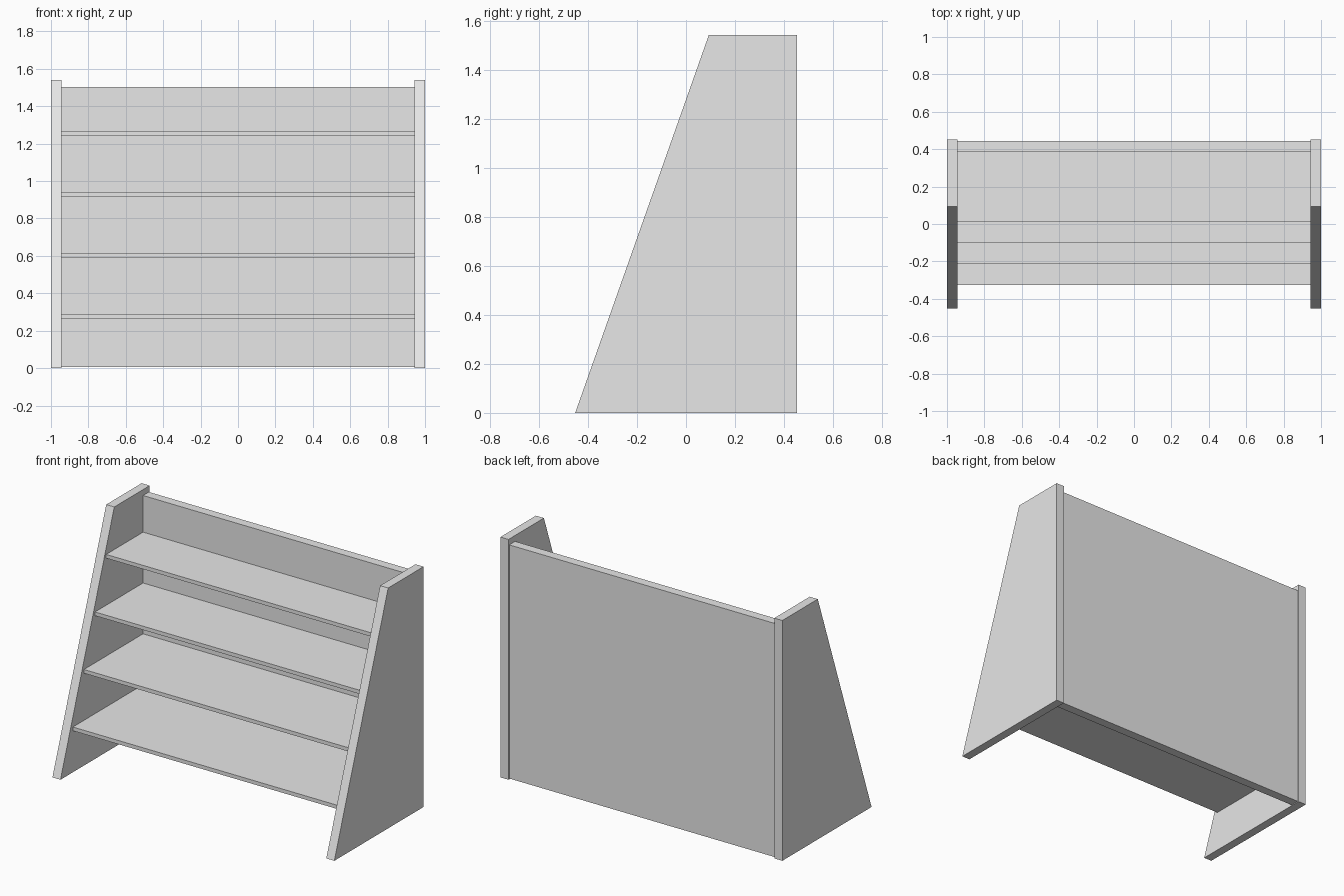
import bpy
import bmesh

if "Cube" in bpy.data.objects:
    bpy.data.objects.remove(bpy.data.objects["Cube"], do_unlink=True)

GREY = (0.8, 0.8, 0.8, 1.0)
grey = bpy.data.materials.new("plain grey")
grey.use_nodes = True
grey.diffuse_color = GREY
grey.node_tree.nodes["Principled BSDF"].inputs["Base Color"].default_value = GREY


def board(name, profile, x0, x1):
    """Extrude a (y, z) profile along x from x0 to x1."""
    bm = bmesh.new()
    face = bm.faces.new([bm.verts.new((x0, y, z)) for y, z in profile])
    new = bmesh.ops.extrude_face_region(bm, geom=[face])["geom"]
    verts = [v for v in new if isinstance(v, bmesh.types.BMVert)]
    bmesh.ops.translate(bm, verts=verts, vec=(x1 - x0, 0, 0))
    bmesh.ops.recalc_face_normals(bm, faces=bm.faces)
    mesh = bpy.data.meshes.new(name)
    bm.to_mesh(mesh)
    bm.free()
    mesh.materials.append(grey)
    obj = bpy.data.objects.new(name, mesh)
    bpy.context.collection.objects.link(obj)


def rectangle(y0, y1, z0, z1):
    return [(y0, z0), (y1, z0), (y1, z1), (y0, z1)]


INNER = 0.943        # inner faces of the side panels
BACK = 0.452         # rear edge of the side panels
BOARD_FRONT = 0.385  # front face of the back board

# Side panels with a sloping front edge
side = [(-BACK, 0), (BACK, 0), (BACK, 1.541), (0.093, 1.541)]
board("left_side_panel", side, INNER, 1)
board("right_side_panel", side, -1, -INNER)

# Back board, set in slightly from the rear edges
board("back_board", rectangle(BOARD_FRONT, 0.444, 0.005, 1.503), -INNER, INNER)

# Shelves, each shallower than the one below
for i in range(4):
    top = 0.29 + 0.326 * i
    front = -0.326 + 0.1123 * i
    board(f"shelf_{i + 1}", rectangle(front, BOARD_FRONT, top - 0.024, top),
          -INNER, INNER)
